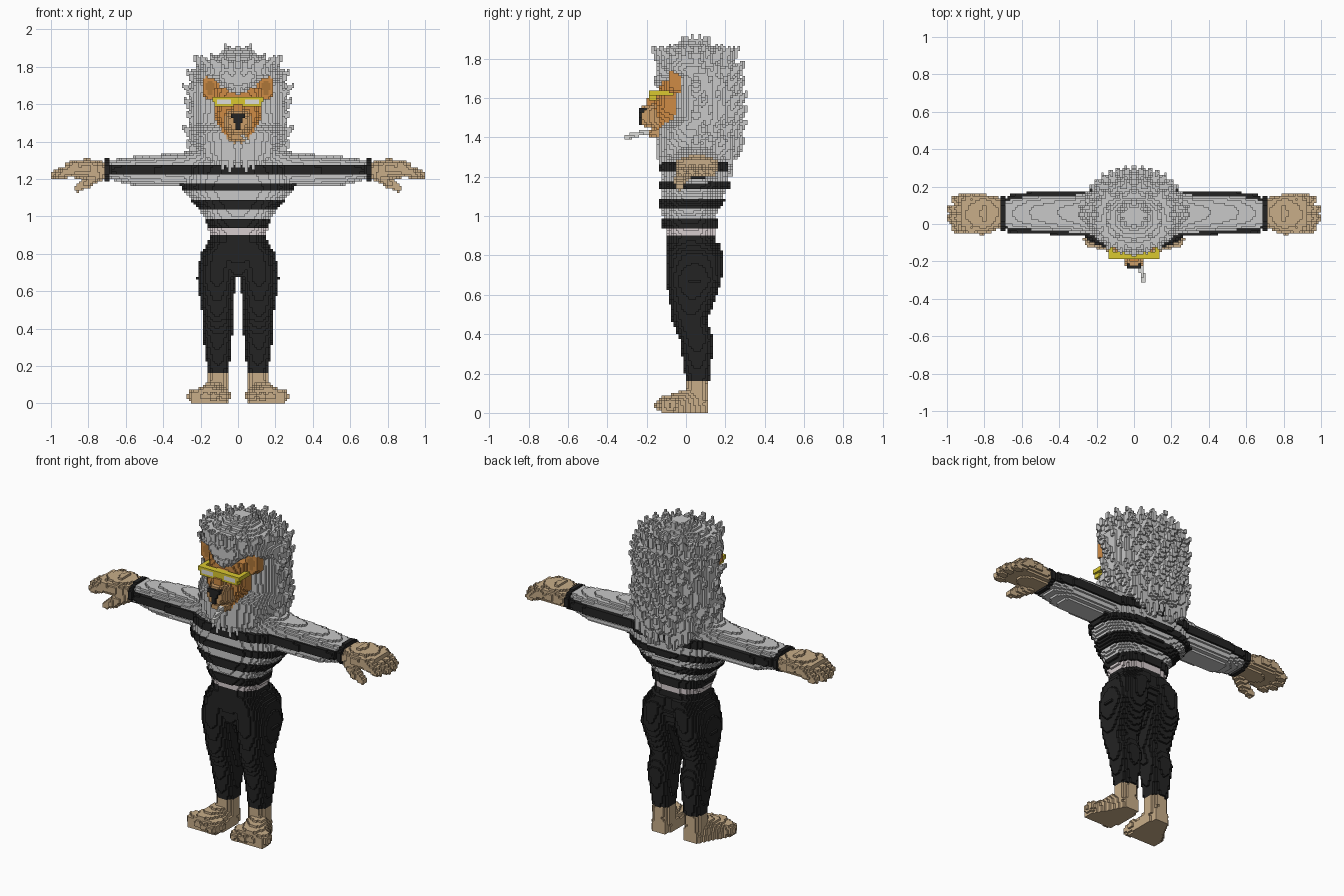
import bpy
import math
import random
from mathutils import Vector

if "Cube" in bpy.data.objects:
    bpy.data.objects.remove(bpy.data.objects["Cube"])

random.seed(4)
BLOCK = 1 / 80  # size of one block
X, Y, Z = range(3)
COLOURS = {
    "light_grey": (.58, .58, .58), "black": (.017, .017, .017), "waist_pale": (.68, .61, .62),
    "tan_fur": (.58, .42, .25), "orange_fur": (.62, .26, .06), "dark_orange": (.42, .18, .04),
    "muzzle_fur": (.6, .34, .14), "yellow": (.7, .58, .03), "lens_white": (.72, .72, .7),
}
colour_names = list(COLOURS)
materials = []
for name, rgb in COLOURS.items():
    material = bpy.data.materials.new(name)
    material.use_nodes = True
    material.diffuse_color = (*rgb, 1)
    shader = material.node_tree.nodes["Principled BSDF"]
    shader.inputs["Base Color"].default_value = (*rgb, 1)
    materials.append(material)

cells = {}  # block index -> (part, colour)


def middle(index):
    return (index + .5) * BLOCK


def span(low, high):
    return range(math.floor(low / BLOCK), math.ceil(high / BLOCK) + 1)


def put(part, cell, colour, mirror=True):
    """Place a block and its mirror image; '*' in a part name becomes the side."""
    i, j, k = cell
    if k < 0:
        return
    if callable(colour):
        colour = colour(middle(i), middle(k))
    for side in ((i, -1 - i) if mirror else (i,)):
        cells[side, j, k] = (part.replace("*", "left" if side >= 0 else "right"), colour)


def loft(part, colour, axis, sections, power=2.4):
    """Fill rounded sections: (place, low, high, low, high) or (place, half width, low, high)."""
    sections = [s if len(s) == 5 else (s[0], -s[1], *s[1:]) for s in sections]
    for start, end in zip(sections, sections[1:]):
        for k in span(start[0], end[0]):
            place = middle(k)
            if not start[0] <= place < end[0]:
                continue
            blend = (place - start[0]) / (end[0] - start[0])
            left, right, near, far = (a + (b - a) * blend for a, b in zip(start[1:], end[1:]))
            for i in span(left, right):
                across = abs((middle(i) * 2 - left - right) / (right - left)) ** power
                for j in span(near, far):
                    along = abs((middle(j) * 2 - near - far) / (far - near)) ** power
                    if across + along <= 1:
                        cell = [i, j]
                        cell.insert(axis, k)
                        put(part, cell, colour)


def strand(part, colour, start, end, thick, thin, mirror=True):
    """Fill a tapering round-ended rod between two points."""
    start, end = Vector(start), Vector(end)
    steps = max(2, int((end - start).length / BLOCK))
    for step in range(steps + 1):
        point = start.lerp(end, step / steps)
        radius = thick + (thin - thick) * step / steps
        columns, rows, layers = (span(c - radius, c + radius) for c in point)
        for i in columns:
            for j in rows:
                for k in layers:
                    if (Vector((middle(i), middle(j), middle(k))) - point).length <= radius:
                        put(part, (i, j, k), colour, mirror)


def box(part, colour, low, high):
    """Fill a block-aligned box."""
    columns, rows, layers = (range(round(a / BLOCK), round(b / BLOCK)) for a, b in zip(low, high))
    for i in columns:
        for j in rows:
            for k in layers:
                put(part, (i, j, k), colour)


# Feet with toes
loft("*_foot", "tan_fur", Z, [(.05, .05, .17, 0, .11), (.17, .05, .16, 0, .11)])
loft("*_foot", "tan_fur", Y, [(-.13, .07, .25, -.08, .08), (-.05, .05, .24, -.1, .1),
                              (.03, .05, .19, -.13, .13), (.11, .06, .15, -.1, .1)])
for toe in range(4):
    x = .08 + toe * .05
    strand("*_foot", "tan_fur", (x, -.08, .04), (x, -.13 + toe * .01, .04), .04, .03)

# Trousers: legs, then hips
loft("trousers", "black", Z, [(.16, .05, .16, 0, .12), (.37, .03, .19, -.03, .14),
                              (.47, .03, .19, -.07, .11), (.67, .01, .22, -.1, .18),
                              (.8, 0, .2, -.1, .19), (.86, -.05, .16, -.1, .17)])
loft("trousers", "black", Z, [(.68, .1, -.08, .13), (.78, .18, -.1, .17), (.9, .15, -.1, .15)])


# Striped shirt with sleeves and cuffs
def shirt_colour(x, z):
    if abs(x) > .69:
        return "black"
    if z < .94:
        return "waist_pale"
    striped = (z - .94) % .096 < .046 and z < 1.3
    return "black" if striped and (abs(x) < .31 or z > 1.2) else "light_grey"


loft("shirt", shirt_colour, Z, [(.9, .15, -.1, .15), (1, .18, -.12, .15), (1.15, .3, -.13, .21),
                                (1.27, .29, -.12, .22), (1.38, .18, -.02, .14)])
loft("shirt", shirt_colour, X, [(.15, -.07, .18, 1.14, 1.38), (.3, -.05, .16, 1.16, 1.34),
                                (.55, -.04, .16, 1.16, 1.32), (.69, -.03, .14, 1.2, 1.3)])
cuff = (-.04, .15, 1.19, 1.31)
loft("shirt", shirt_colour, X, [(.69, *cuff), (.71, *cuff)])
for (i, j, k), (part, colour) in list(cells.items()):  # stripes stand proud of the cloth
    if part == "shirt" and colour == "black" and abs(middle(i)) < .68:
        cells.setdefault((i, j - 1, k), (part, colour))
        cells.setdefault((i, j + 1, k), (part, colour))

# Hands with fingers and thumb
loft("*_hand", "tan_fur", X, [(.71, -.02, .14, 1.2, 1.29), (.8, -.05, .16, 1.2, 1.31),
                              (.92, -.04, .15, 1.21, 1.29)])
for finger in range(4):
    y = -.02 + finger * .05
    tip = .975 if finger in (1, 2) else .95
    strand("*_hand", "tan_fur", (.87, y, 1.26), (tip, y, 1.22), .035, .025)
thumb = (.81, -.03, 1.18)
strand("*_hand", "tan_fur", (.75, 0, 1.22), thumb, .035, .03)
strand("*_hand", "tan_fur", thumb, (.86, -.03, 1.15), .03, .02)

# Mane body
hair = "light_grey"
loft("mane", hair, Z, [(1.3, .2, -.14, .22), (1.45, .25, -.14, .24), (1.5, .25, -.07, .25),
                       (1.7, .25, -.06, .25), (1.75, .24, -.14, .24), (1.82, .19, -.14, .17),
                       (1.9, .05, 0, .08)])


def tuft(angle, inner, outer, base, top):
    """Grow a pointed tuft outwards and upwards from the mane."""
    c, s = math.cos(math.radians(angle)), math.sin(math.radians(angle)) * .9
    strand("mane", hair, (inner * c, .05 + inner * s, base), (outer * c, .05 + outer * s, top), .04, .01)


# Mane tufts: rings up the sides and back, then the crown
for ring in range(7):
    z = 1.36 + ring * .075
    width = .25 * math.sqrt(1 - (max(z - 1.7, 0) / .2) ** 2)
    for angle in range(-90 if ring == 6 else 0, 91, 18):
        reach = width * random.uniform(1.07, 1.17)
        tuft(angle + ring % 2 * 9, width * .85, reach, z - .03, z + .04)
for radius, top in ((.07, 1.91), (.15, 1.87)):
    for angle in range(-90, 91, 36):
        tuft(angle, radius * .85, radius, top - .1, top)

# Hanging locks at the nape, and beard
for lock in range(5):
    x = lock * .04
    drop = abs(x - .06)
    strand("mane", hair, (x, .19, 1.38), (x, .22, 1.2 + drop * .7), .05, .015)
    strand("mane", hair, (x, x * .3 - .11, 1.38), (x, x * .3 - .13, 1.22 + drop), .04, .015)

# Face and forehead hair
loft("face", "orange_fur", Z, [(1.4, .06, -.16, 0), (1.54, .13, -.17, .03), (1.69, .13, -.13, .02)])
for x in (0, .03):
    strand("mane", hair, (x * 2, -.1, 1.75), (x, -.13, 1.68 + x / 2), .05, .03)

# Muzzle, jaw and nose
loft("muzzle", "muzzle_fur", Y, [(-.23, .04, 1.46, 1.56), (-.14, .08, 1.43, 1.58)])
loft("jaw", "muzzle_fur", Y, [(-.2, .04, 1.41, 1.44), (-.12, .06, 1.39, 1.45)])
box("muzzle", "orange_fur", (0, -.2, 1.55), (.025, -.14, 1.6))
loft("nose", "black", Z, [(1.46, .01, -.24, -.19), (1.5, .015, -.24, -.19),
                          (1.525, .035, -.24, -.19), (1.55, .035, -.24, -.19)], power=6)

# Ears
loft("*_ear", "orange_fur", Y, [(-.09, .11, .19, 1.63, 1.75), (-.03, .1, .19, 1.62, 1.75)])
inner_ear = (.13, .17, 1.65, 1.73)
loft("*_ear", "dark_orange", Y, [(-.09, *inner_ear), (-.07, *inner_ear)])

# Glasses: bar, side arms and lenses
box("glasses", "yellow", (0, -.19, 1.59), (.125, -.15, 1.64))
box("glasses", "yellow", (.11, -.19, 1.61), (.14, -.06, 1.64))
box("glasses", "lens_white", (.04, -.19, 1.6), (.11, -.175, 1.625))

# Cigarette
strand("cigarette", "lens_white", (.03, -.2, 1.43), (.05, -.3, 1.4), .013, .013, mirror=False)


def build(part, blocks):
    """Make one object from the exposed faces of its blocks."""
    verts, faces, face_colours = {}, [], []
    for cell, colour in blocks:
        for axis in (X, Y, Z):
            for side in (0, 1):
                neighbour = list(cell)
                neighbour[axis] += 2 * side - 1
                if tuple(neighbour) in cells:
                    continue
                face = []
                for u, w in ((0, 0), (1, 0), (1, 1), (0, 1)):
                    corner = list(cell)
                    corner[axis] += side
                    corner[(axis + 1) % 3] += u
                    corner[(axis + 2) % 3] += w
                    face.append(verts.setdefault(tuple(corner), len(verts)))
                faces.append(face if side else face[::-1])
                face_colours.append(colour)
    mesh = bpy.data.meshes.new(part)
    mesh.from_pydata([Vector(corner) * BLOCK for corner in verts], [], faces)
    used = sorted(set(face_colours), key=colour_names.index)
    for name in used:
        mesh.materials.append(materials[colour_names.index(name)])
    for polygon, name in zip(mesh.polygons, face_colours):
        polygon.material_index = used.index(name)
    bpy.context.collection.objects.link(bpy.data.objects.new(part, mesh))


parts = {}
for cell, (part, colour) in cells.items():
    parts.setdefault(part, []).append((cell, colour))
for part, blocks in parts.items():
    build(part, blocks)
